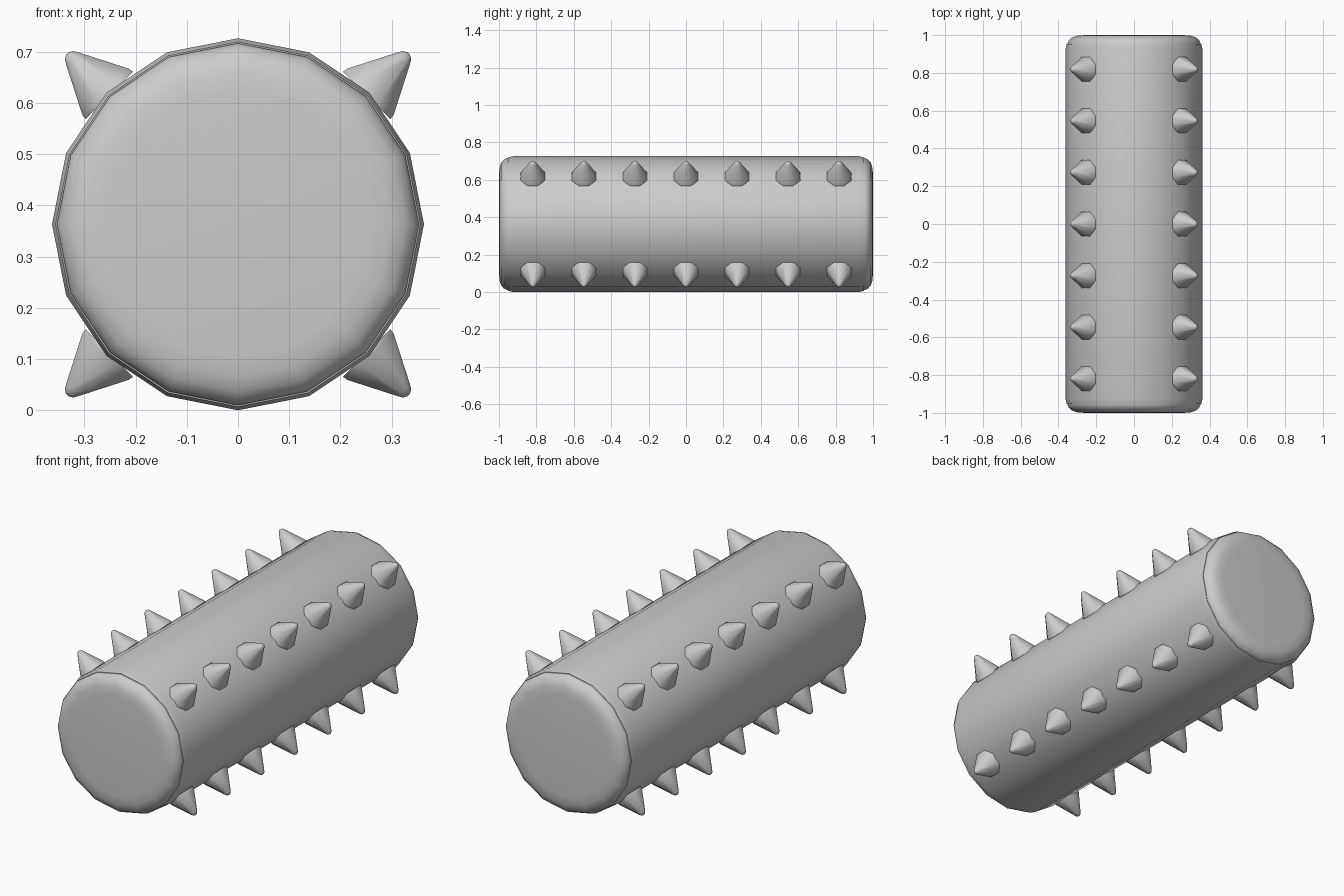
import bpy
import math
from mathutils import Matrix, Vector

cube = bpy.data.objects.get("Cube")
if cube:
    bpy.data.objects.remove(cube, do_unlink=True)

R = 0.363          # body radius, also height of the axis
grey = bpy.data.materials.new("plain grey")
grey.use_nodes = True
colour = (0.6, 0.6, 0.6, 1)
grey.diffuse_color = colour
grey.node_tree.nodes["Principled BSDF"].inputs["Base Color"].default_value = colour


def lathe(name, profile, sides, matrix, turn=0.0, sharp=40):
    """Revolve (radius, height) points about local z, closing both ends."""
    verts, faces = [], []
    for r, h in profile:
        for i in range(sides):
            a = turn + math.tau * i / sides
            verts.append(matrix @ Vector((r * math.cos(a), r * math.sin(a), h)))
    for k in range(len(profile) - 1):
        for i in range(sides):
            j = (i + 1) % sides
            a, b = k * sides, (k + 1) * sides
            faces.append((a + i, a + j, b + j, b + i))
    faces.append(tuple(reversed(range(sides))))
    faces.append(tuple(range(len(verts) - sides, len(verts))))
    mesh = bpy.data.meshes.new(name)
    mesh.from_pydata(verts, [], faces)
    mesh.materials.append(grey)
    obj = bpy.data.objects.new(name, mesh)
    bpy.context.collection.objects.link(obj)
    bpy.ops.object.select_all(action="DESELECT")
    obj.select_set(True)
    bpy.context.view_layer.objects.active = obj
    bpy.ops.object.shade_smooth_by_angle(angle=math.radians(sharp))
    return obj


centre = Matrix.Translation((0, 0, R))

# Sixteen-sided roller body lying along y
along_y = centre @ Matrix.Rotation(math.pi / 2, 4, "X")
lathe("roller_body", [(0.356, -0.952), (R, -0.925), (R, 0.925), (0.356, 0.952)], 16, along_y)

# Rounded end caps
cap = [(0.354, 0.94), (0.353, 0.957), (0.345, 0.973), (0.328, 0.988), (0.30, 0.997), (0.26, 1.0)]
for name, angle in (("front_cap", math.pi / 2), ("back_cap", -math.pi / 2)):
    lathe(name, cap, 16, centre @ Matrix.Rotation(angle, 4, "X"))

# Four rows of seven blunt spikes on the diagonals
spike = [(0.071, 0.355), (0.069, 0.366), (0.018, 0.458), (0.012, 0.467), (0.004, 0.471)]
rows = (("upper_left", 45), ("lower_left", 135), ("lower_right", 225), ("upper_right", 315))
for row, degrees in rows:
    for n in range(7):
        place = (Matrix.Translation((0, (n - 3) * 0.273, 0)) @ centre
                 @ Matrix.Rotation(math.radians(degrees), 4, "Y"))
        lathe(f"{row}_spike_{n + 1}", spike, 8, place, math.pi / 8, 60)
